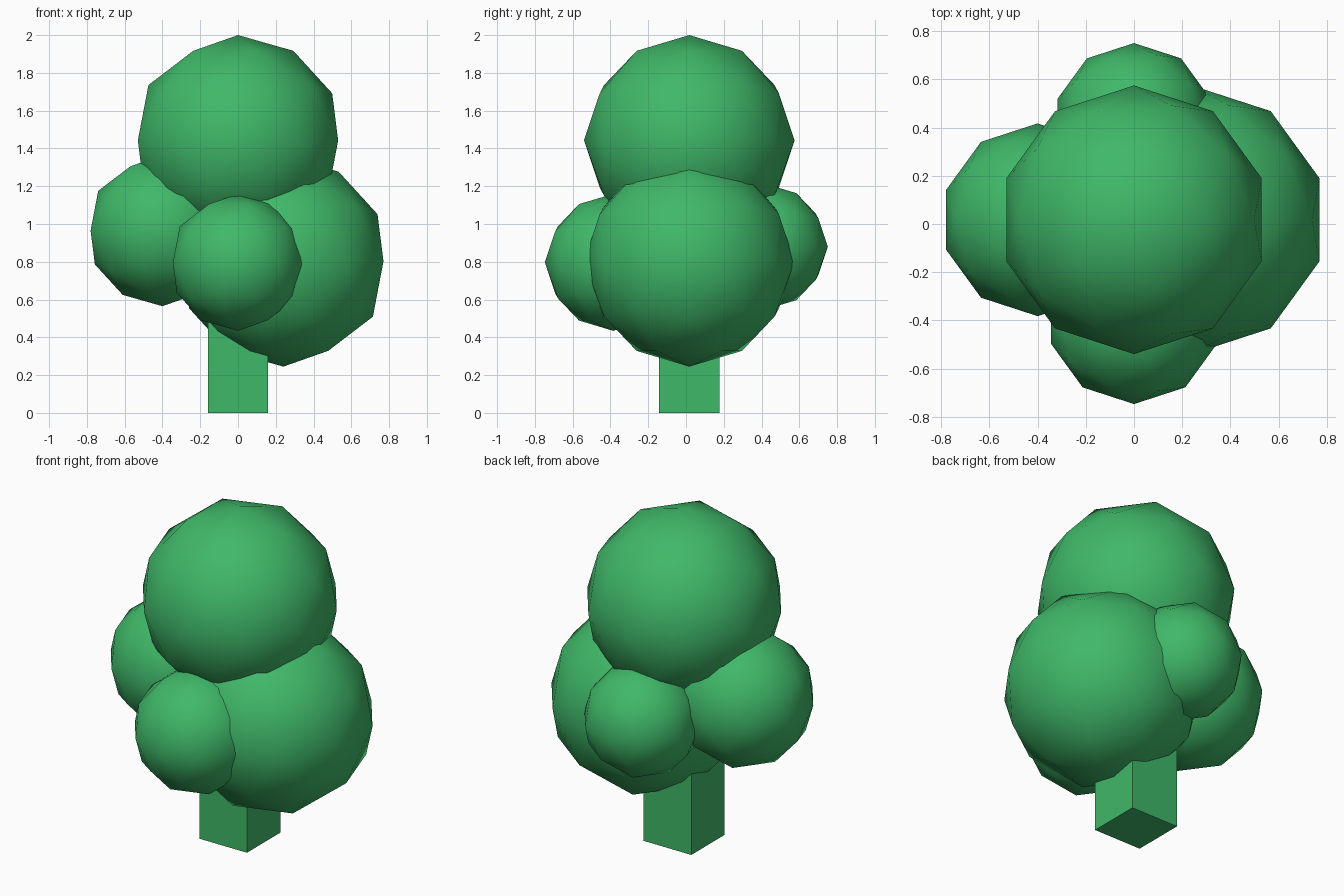
import bpy

if "Cube" in bpy.data.objects:
    bpy.data.objects.remove(bpy.data.objects["Cube"])

green = bpy.data.materials.new("leaf_green")
green.diffuse_color = (0.05, 0.48, 0.14, 1)
green.use_nodes = True
green.node_tree.nodes["Principled BSDF"].inputs["Base Color"].default_value = green.diffuse_color

CY = 0.0175  # depth of the trunk axis


def clump(name, centre, radius):
    bpy.ops.mesh.primitive_ico_sphere_add(subdivisions=2, radius=radius, location=centre)
    ob = bpy.context.object
    ob.name = name
    bpy.ops.object.shade_smooth()
    ob.data.materials.append(green)


# Square trunk, running up into the foliage
TRUNK_W, TRUNK_H = 0.32, 0.9
bpy.ops.mesh.primitive_cube_add(size=1, location=(0, CY, TRUNK_H / 2))
trunk = bpy.context.object
trunk.name = "trunk"
trunk.scale = (TRUNK_W, TRUNK_W, TRUNK_H)
bpy.ops.object.transform_apply(location=False, rotation=False, scale=True)
trunk.data.materials.append(green)

# Foliage clumps
clump("foliage_top", (0, CY, 1.4425), 0.5575)
clump("foliage_right", (0.24, CY, 0.8025), 0.5575)
clump("foliage_left", (-0.40, CY, 0.965), 0.40)
clump("foliage_front", (0, -0.385, 0.797), 0.3625)
clump("foliage_back", (0, 0.418, 0.88), 0.333)
